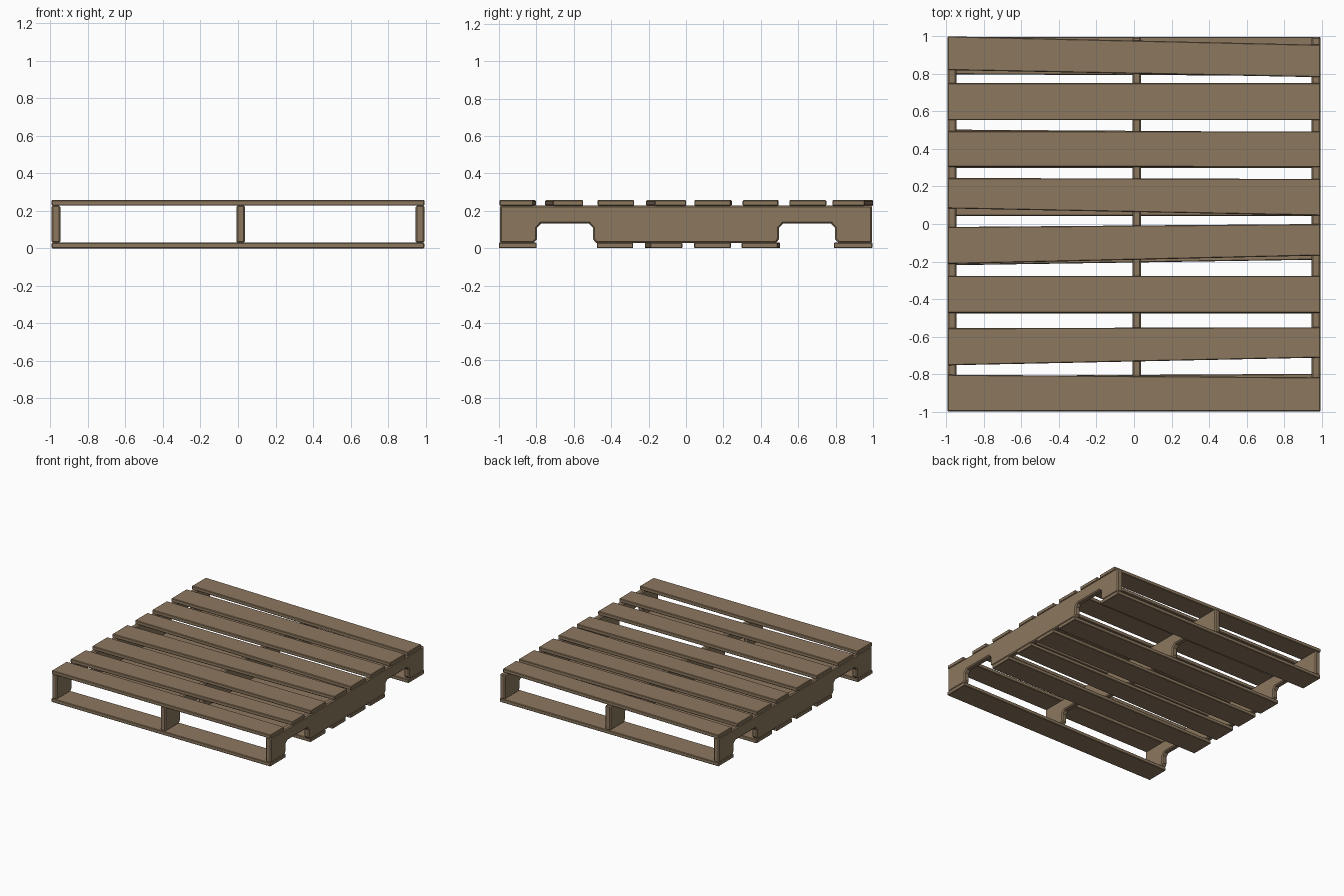
import bpy, bmesh

if "Cube" in bpy.data.objects:
    bpy.data.objects.remove(bpy.data.objects["Cube"])

wood = bpy.data.materials.new("weathered_wood")
wood.diffuse_color = (0.265, 0.188, 0.114, 1)
wood.use_nodes = True
wood.node_tree.nodes["Principled BSDF"].inputs["Base Color"].default_value = wood.diffuse_color

HALF = 0.993      # half the board length
T = 0.03          # board thickness
TOP = 0.257       # overall height


def prism(name, profile, offset, bevel, limit):
    """Extrude a closed 3D outline by an offset and bevel its edges."""
    bm = bmesh.new()
    face = bm.faces.new([bm.verts.new(p) for p in profile])
    ext = bmesh.ops.extrude_face_region(bm, geom=[face])
    verts = [v for v in ext["geom"] if isinstance(v, bmesh.types.BMVert)]
    bmesh.ops.translate(bm, verts=verts, vec=offset)
    bmesh.ops.recalc_face_normals(bm, faces=bm.faces)
    mesh = bpy.data.meshes.new(name)
    bm.to_mesh(mesh)
    bm.free()
    mesh.materials.append(wood)
    ob = bpy.data.objects.new(name, mesh)
    bpy.context.collection.objects.link(ob)
    mod = ob.modifiers.new("bevel", "BEVEL")
    mod.width, mod.segments = bevel, 1
    mod.limit_method, mod.angle_limit = "ANGLE", limit
    return ob


def board(name, z, l0, l1, r0, r1):
    """Slightly crooked plank: y range at its left end, then at its right end."""
    outline = [(-HALF, l0, z), (HALF, r0, z), (HALF, r1, z), (-HALF, l1, z)]
    prism(name, outline, (0, 0, T), 0.004, 0.6)


# deck boards
deck = [(-0.997, -0.803, -0.997, -0.817), (-0.753, -0.555, -0.712, -0.55),
        (-0.473, -0.277, -0.473, -0.277), (-0.213, -0.016, -0.168, 0.0),
        (0.083, 0.245, 0.045, 0.24), (0.305, 0.495, 0.303, 0.493),
        (0.553, 0.75, 0.553, 0.75), (0.82, 1.0, 0.782, 0.955)]
for i, b in enumerate(deck):
    board(f"deck_board_{i + 1}", TOP - T, *b)

# bottom boards
base = [(-1.0, -0.81, -1.0, -0.798), (-0.477, -0.283, -0.477, -0.283),
        (-0.22, -0.02, -0.19, -0.02), (0.043, 0.24, 0.043, 0.24),
        (0.298, 0.503, 0.298, 0.49), (0.797, 0.997, 0.79, 0.997)]
for i, b in enumerate(base):
    board(f"bottom_board_{i + 1}", 0, *b)

# stringers with two fork notches, mirrored front to back
Z0, Z1, NZ = T - 0.002, TOP - T + 0.002, 0.131
half = [(0.48, Z0), (0.498, Z0 + 0.02), (0.498, NZ - 0.022), (0.518, NZ),
        (0.776, NZ), (0.797, NZ - 0.022), (0.797, Z0 + 0.02), (0.815, Z0),
        (0.988, Z0), (0.995, Z0 + 0.007), (0.995, Z1 - 0.007), (0.988, Z1)]
side = half + [(-y, z) for y, z in reversed(half)]
W = 0.046
for name, x in (("left_stringer", -HALF), ("middle_stringer", -0.009),
                ("right_stringer", HALF - W)):
    prism(name, [(x, y, z) for y, z in side], (W, 0, 0), 0.008, 1.0)
